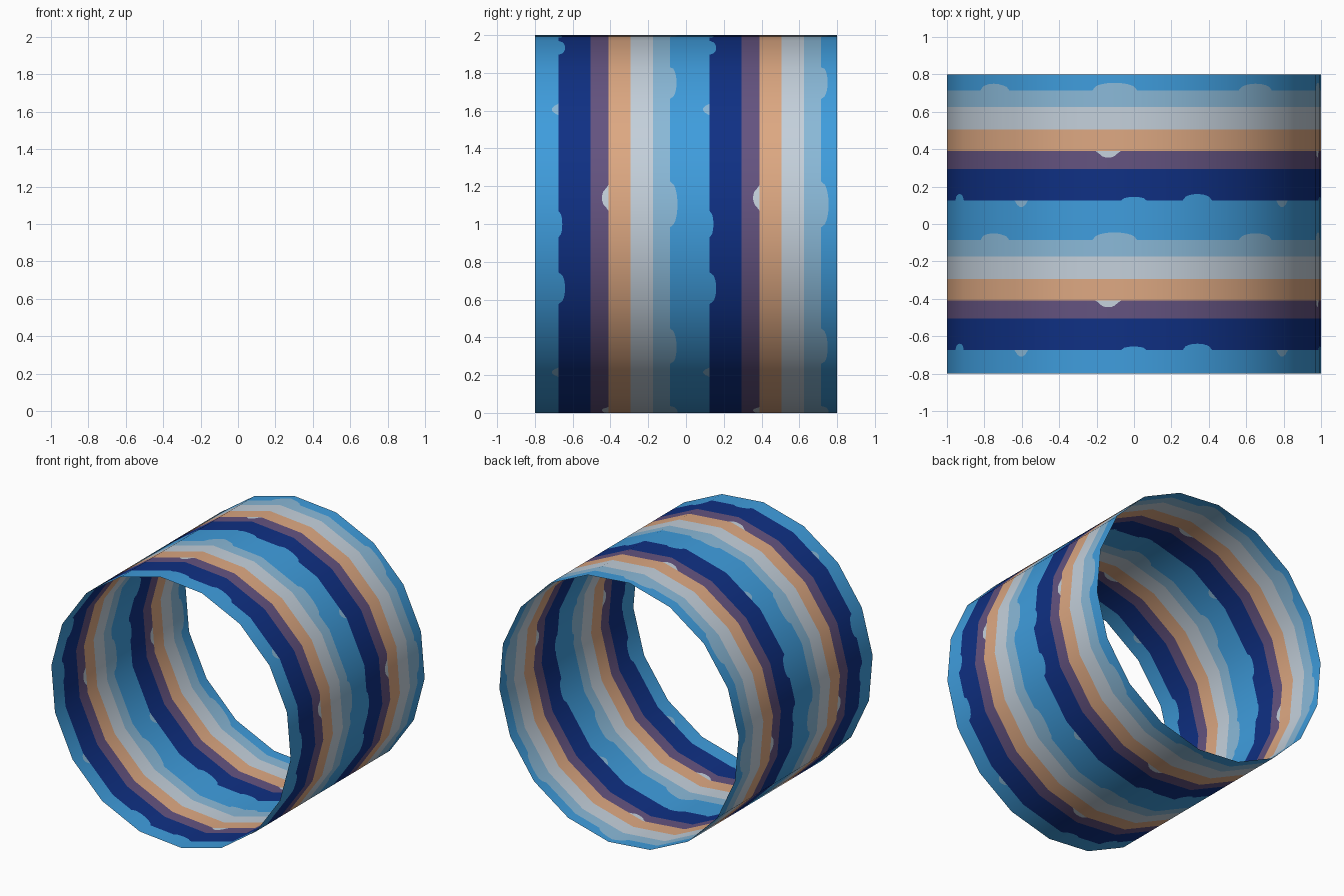
import bpy, bmesh, math
from mathutils import Vector

if "Cube" in bpy.data.objects:
    bpy.data.objects.remove(bpy.data.objects["Cube"])

SIDES, STEP, START = 18, 20, -5          # 18 flat sides, 20 degrees each
R = 1 / math.cos(math.radians(5))        # corner radius so the width is 2


def srgb(c):
    return c / 12.92 if c <= 0.04045 else ((c + 0.055) / 1.055) ** 2.4


def material(name, rgb):
    m = bpy.data.materials.new(name)
    m.diffuse_color = (*[srgb(c / 255) for c in rgb], 1)
    m.use_nodes = True
    m.node_tree.nodes["Principled BSDF"].inputs["Base Color"].default_value = m.diffuse_color
    return m


BLUE, NAVY, PURPLE, TAN, GREY, PALE = range(6)
materials = [
    material("sky_blue", (63, 157, 221)),
    material("navy", (15, 48, 132)),
    material("dusky_purple", (100, 83, 128)),
    material("tan", (221, 168, 130)),
    material("pale_grey", (196, 208, 219)),
    material("pale_blue", (138, 185, 216)),
]


def bump(deg, centre, width):
    """Rounded bump that repeats every quarter turn."""
    d = (deg - centre + 45) % 90 - 45
    return math.sqrt(max(0, 1 - (d / width) ** 2))


def stripes(deg):
    """(upper edge, colour) of every stripe in one 0.8 long repeat."""
    navy = 0.125 + 0.02 * bump(deg, 0, 4) + 0.035 * bump(deg, 70, 5)
    pale = 0.715 + 0.04 * bump(deg, 6, 7) + 0.035 * bump(deg, 49, 7)
    return [
        (navy - 0.035 * bump(deg, 37.5, 2), BLUE),
        (navy, PALE),                                  # small fleck
        (0.295, NAVY),
        (0.39 - 0.035 * bump(deg, 8, 3.2), PURPLE),
        (0.39, GREY),                                  # small fleck
        (0.505, TAN),
        (0.625, GREY),
        (pale, PALE),
        (0.8, BLUE),
    ]


def corner(k):
    a = math.radians(START + k * STEP)
    return Vector((R * math.cos(a), 0, R * math.sin(a)))


def column(i):
    """Point on the flat-sided ring and its stripe edges."""
    k, t = divmod(i, STEP)
    p = corner(k).lerp(corner(k + 1), t / STEP)
    edges = [(-0.8, BLUE)]
    for offset in (-0.8, 0):
        edges += [(y + offset, c) for y, c in stripes(START + i)]
    return p, edges


# Striped open tube, a single sheet lying along y
bm = bmesh.new()
for i in range(SIDES * STEP):
    (p, ea), (q, eb) = column(i), column(i + 1)
    for j in range(1, len(ea)):
        a0, a1, b0, b1 = ea[j - 1][0], ea[j][0], eb[j - 1][0], eb[j][0]
        pts = [(p.x, a0, p.z + 1), (p.x, a1, p.z + 1),
               (q.x, b1, q.z + 1), (q.x, b0, q.z + 1)]
        if b1 - b0 < 1e-5:
            pts.pop()
        if a1 - a0 < 1e-5:
            pts.pop(0)
        if len(pts) < 3:
            continue
        f = bm.faces.new([bm.verts.new(v) for v in pts])
        f.material_index = ea[j][1]
        f.smooth = True
bmesh.ops.remove_doubles(bm, verts=bm.verts, dist=1e-5)

mesh = bpy.data.meshes.new("striped_tube")
bm.to_mesh(mesh)
bm.free()
for m in materials:
    mesh.materials.append(m)

# Round shading across the flat sides
mesh.normals_split_custom_set_from_vertices(
    [Vector((v.co.x, 0, v.co.z - 1)).normalized() for v in mesh.vertices])
tube = bpy.data.objects.new("striped_tube", mesh)
bpy.context.collection.objects.link(tube)
